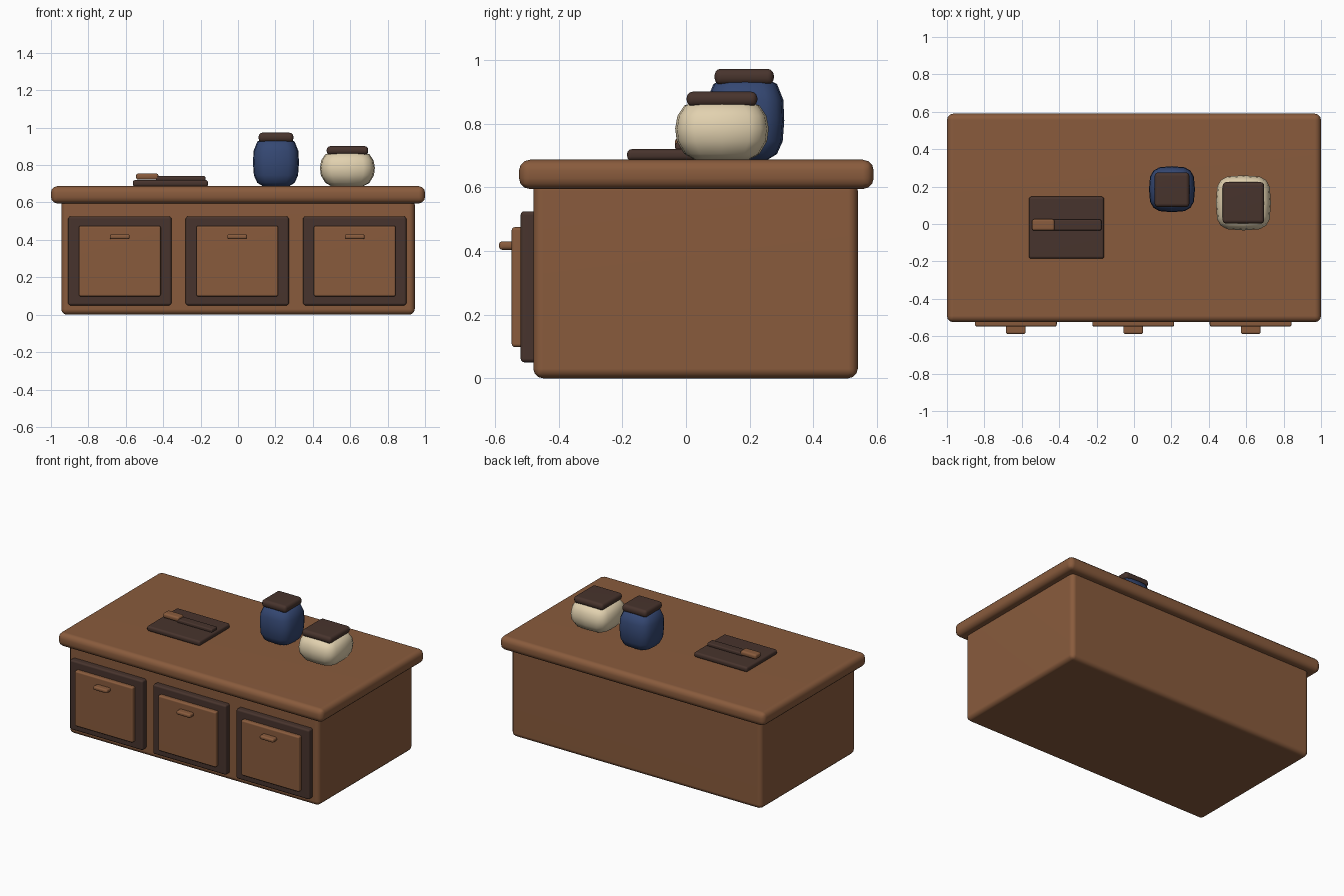
import bpy, bmesh
from math import cos, sin, pi, copysign
from mathutils import Vector

cube = bpy.data.objects.get("Cube")
if cube:
    bpy.data.objects.remove(cube, do_unlink=True)


def material(name, rgb):
    m = bpy.data.materials.new(name)
    m.use_nodes = True
    m.diffuse_color = (*rgb, 1)
    m.node_tree.nodes["Principled BSDF"].inputs["Base Color"].default_value = (*rgb, 1)
    return m


WOOD = material("warm wood", (0.25, 0.105, 0.046))
DARK = material("dark wood", (0.064, 0.034, 0.026))
BLUE = material("blue glaze", (0.035, 0.064, 0.17))
CREAM = material("cream glaze", (0.76, 0.64, 0.43))


def finish(name, bm, mat, weighted=True):
    bmesh.ops.recalc_face_normals(bm, faces=bm.faces)
    mesh = bpy.data.meshes.new(name)
    bm.to_mesh(mesh)
    bm.free()
    mesh.materials.append(mat)
    mesh.shade_smooth()
    ob = bpy.data.objects.new(name, mesh)
    bpy.context.collection.objects.link(ob)
    if weighted:
        ob.modifiers.new("flat faces", "WEIGHTED_NORMAL")
    return ob


def rounded_box(name, x, y, z, bevel, mat, segments=3):
    """Box spanning the given (low, high) ranges, with rounded edges."""
    bm = bmesh.new()
    bmesh.ops.create_cube(bm, size=1)
    for v in bm.verts:
        v.co = Vector([(r[0] + r[1]) / 2 + c * (r[1] - r[0])
                       for r, c in zip((x, y, z), v.co)])
    bmesh.ops.bevel(bm, geom=bm.edges[:], offset=bevel, segments=segments,
                    profile=0.5, affect="EDGES")
    return finish(name, bm, mat)


def jar(name, cx, cy, profile, mat, sides=16, squareness=0.62):
    """Stack of rounded-square rings; profile holds (half width, height)."""
    bm = bmesh.new()
    rings = []
    for r, z in profile:
        ring = []
        for i in range(sides):
            a = 2 * pi * i / sides
            px, py = [copysign(abs(t) ** squareness, t) for t in (cos(a), sin(a))]
            ring.append(bm.verts.new((cx + r * px, cy + r * py, z)))
        rings.append(ring)
    for low, high in zip(rings, rings[1:]):
        for i in range(sides):
            j = (i + 1) % sides
            bm.faces.new((low[i], low[j], high[j], high[i]))
    bm.faces.new(rings[0])
    bm.faces.new(rings[-1])
    return finish(name, bm, mat, weighted=False)


# Cabinet and worktop
rounded_box("cabinet_body", (-0.945, 0.945), (-0.48, 0.54), (0, 0.62), 0.03, WOOD)
rounded_box("worktop", (-1, 1), (-0.525, 0.59), (0.595, 0.687), 0.034, WOOD)

# Three drawers, each with frame, raised panel and pull
for label, cx in (("right", -0.632), ("middle", -0.004), ("left", 0.624)):
    rounded_box(label + "_drawer_frame", (cx - 0.276, cx + 0.276),
                (-0.52, -0.46), (0.05, 0.525), 0.012, DARK)
    rounded_box(label + "_drawer_panel", (cx - 0.219, cx + 0.219),
                (-0.548, -0.5), (0.098, 0.475), 0.01, WOOD)
    rounded_box(label + "_drawer_pull", (cx - 0.053, cx + 0.053),
                (-0.588, -0.53), (0.404, 0.43), 0.01, WOOD)

# Cutting board and knife
rounded_box("cutting_board", (-0.562, -0.16), (-0.185, 0.146), (0.685, 0.72), 0.013, DARK)
rounded_box("knife_handle", (-0.545, -0.425), (-0.035, 0.026), (0.722, 0.755), 0.012, WOOD)
rounded_box("knife_blade", (-0.44, -0.174), (-0.034, 0.024), (0.716, 0.741), 0.008, DARK)

# Tall jar
jar("tall_jar", 0.203, 0.186,
    ((0.07, 0.687), (0.1, 0.705), (0.118, 0.745), (0.123, 0.81),
     (0.12, 0.875), (0.1, 0.925), (0.08, 0.935)), BLUE)
rounded_box("tall_jar_lid", (0.11, 0.296), (0.09, 0.276), (0.923, 0.973), 0.02, DARK)

# Wide jar
jar("wide_jar", 0.585, 0.113,
    ((0.085, 0.687), (0.118, 0.705), (0.142, 0.745), (0.147, 0.785),
     (0.14, 0.825), (0.118, 0.858), (0.1, 0.863)), CREAM, squareness=0.55)
rounded_box("wide_jar_lid", (0.474, 0.696), (0.002, 0.224), (0.855, 0.901), 0.019, DARK)
